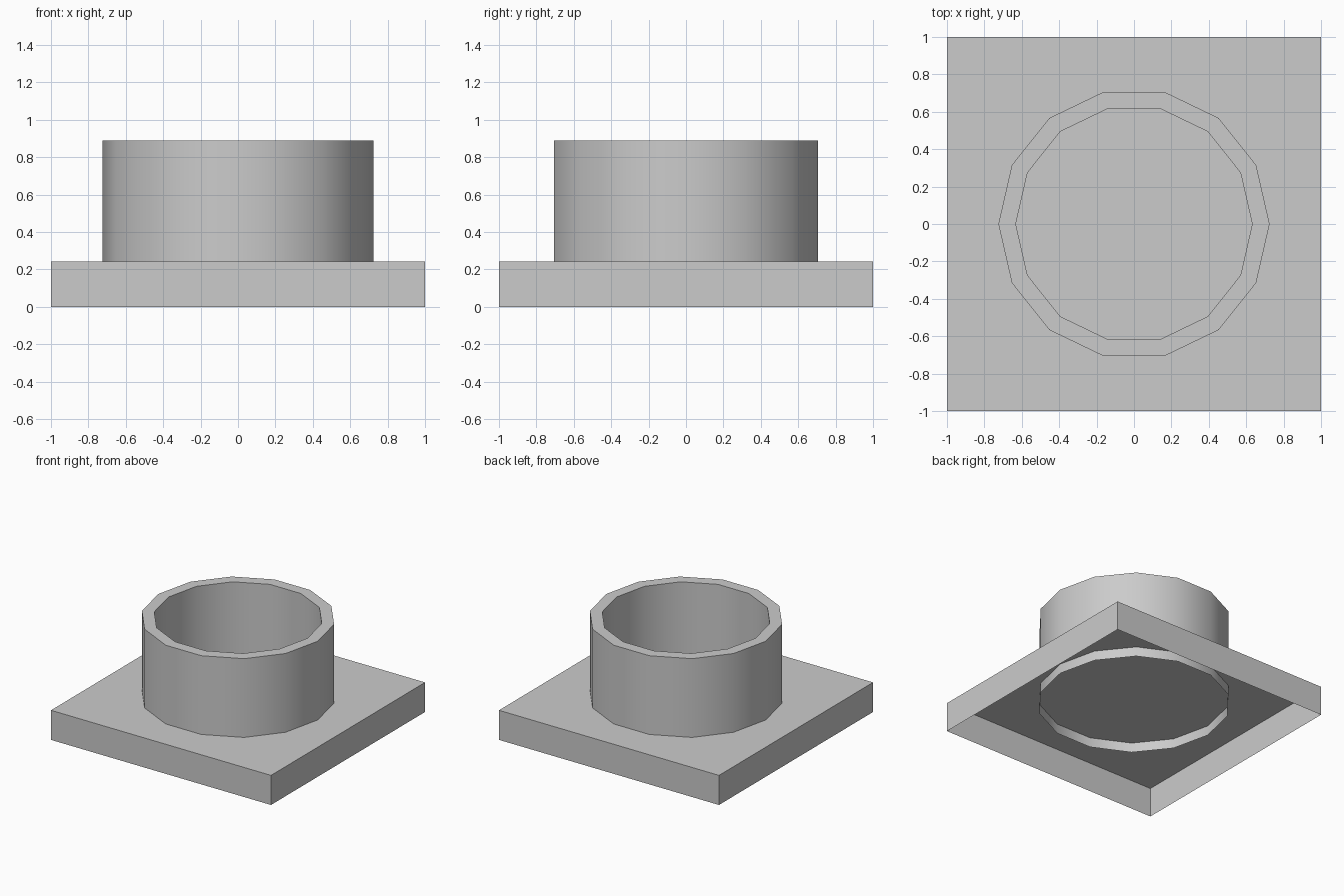
import bpy, bmesh, math

if "Cube" in bpy.data.objects:
    bpy.data.objects.remove(bpy.data.objects["Cube"])

SIDES = 14
PLATE_TOP = 0.243
TOP = 0.89


def finish(name, bm):
    mesh = bpy.data.meshes.new(name)
    bm.to_mesh(mesh)
    bm.free()
    obj = bpy.data.objects.new(name, mesh)
    bpy.context.collection.objects.link(obj)
    return obj


# Square base: thin shell, open underneath
bm = bmesh.new()
bmesh.ops.create_cube(bm, size=1)
for v in bm.verts:
    v.co.x *= 2
    v.co.y *= 2
    v.co.z = (v.co.z + 0.5) * PLATE_TOP
bottom = [f for f in bm.faces if f.normal.z < -0.5]
bmesh.ops.delete(bm, geom=bottom, context='FACES_ONLY')
finish("base_plate", bm)

# Round collar: outer wall dips through the plate, inner wall stops on it
profile = [(0.725, 0.163), (0.725, TOP), (0.632, TOP), (0.632, PLATE_TOP)]
bm = bmesh.new()
rings = []
for r, z in profile:
    angles = [2 * math.pi * i / SIDES for i in range(SIDES)]
    rings.append([bm.verts.new((r * math.cos(a), r * math.sin(a), z)) for a in angles])
for low, high in zip(rings, rings[1:]):
    for i in range(SIDES):
        j = (i + 1) % SIDES
        bm.faces.new((low[i], low[j], high[j], high[i]))
collar = finish("round_collar", bm)

# Smooth walls with crisp rims
bpy.context.view_layer.objects.active = collar
collar.select_set(True)
bpy.ops.object.shade_smooth_by_angle(angle=math.radians(40))
